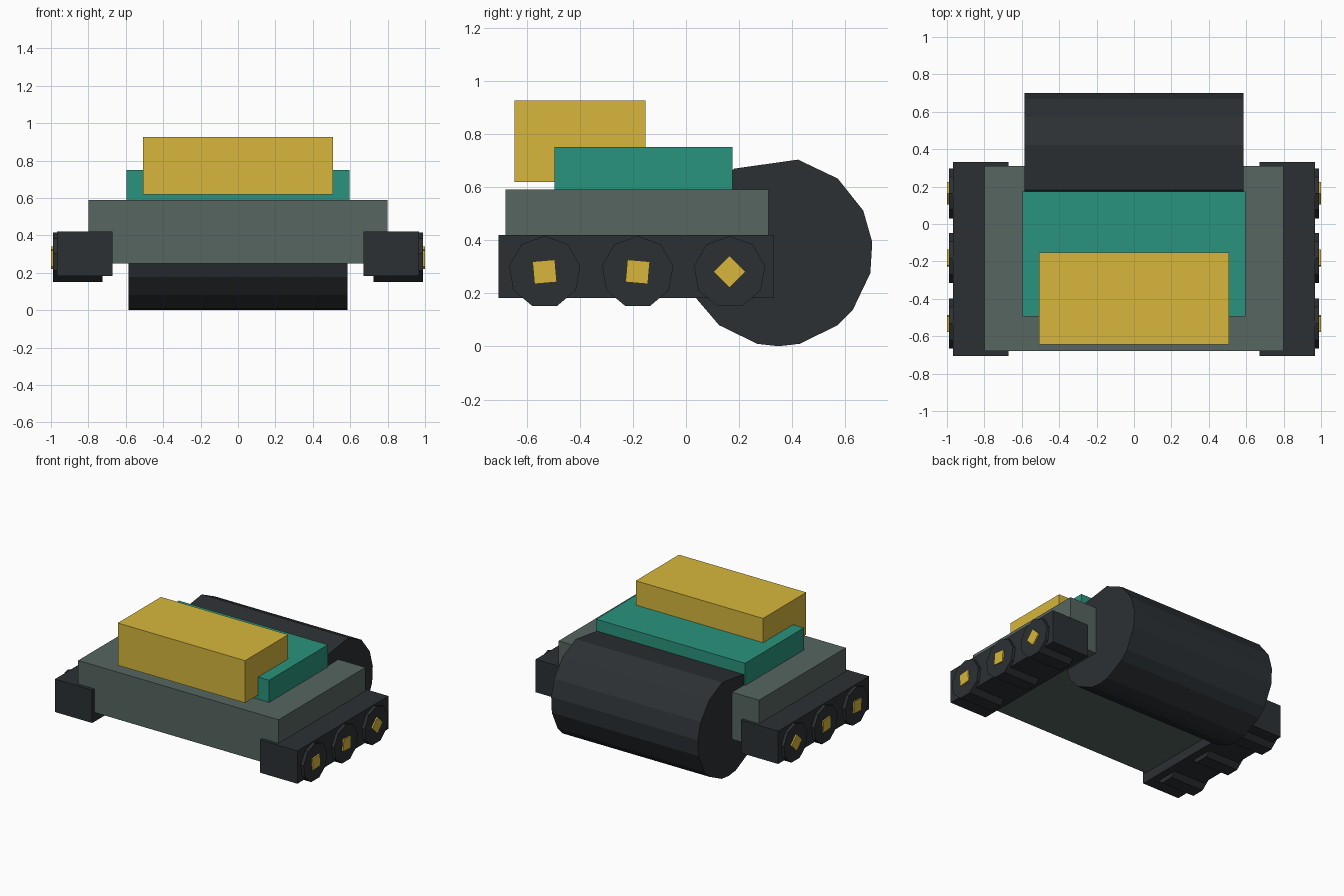
import bpy
import bmesh
from math import cos, sin, radians

if "Cube" in bpy.data.objects:
    bpy.data.objects.remove(bpy.data.objects["Cube"])


def material(name, color):
    m = bpy.data.materials.new(name)
    m.diffuse_color = (*color, 1)
    m.use_nodes = True
    m.node_tree.nodes["Principled BSDF"].inputs["Base Color"].default_value = m.diffuse_color
    return m


DARK = material("dark_rubber", (0.025, 0.030, 0.034))
HULL = material("grey_green", (0.092, 0.133, 0.117))
TEAL = material("teal", (0.023, 0.296, 0.205))
YELLOW = material("yellow", (0.68, 0.47, 0.045))


def finish(name, bm, mat):
    bmesh.ops.recalc_face_normals(bm, faces=bm.faces)
    mesh = bpy.data.meshes.new(name)
    bm.to_mesh(mesh)
    bm.free()
    mesh.materials.append(mat)
    obj = bpy.data.objects.new(name, mesh)
    bpy.context.collection.objects.link(obj)
    return obj


def box(name, lo, hi, mat):
    bm = bmesh.new()
    bmesh.ops.create_cube(bm, size=1)
    for v in bm.verts:
        v.co = [(a + b) / 2 + c * (b - a) for a, b, c in zip(lo, hi, v.co)]
    return finish(name, bm, mat)


def prism(name, x0, x1, y, z, radius, angles, mat):
    """Polygon in the YZ plane, extruded along X."""
    bm = bmesh.new()
    ring = [bm.verts.new((x0, y + radius * cos(radians(a)), z + radius * sin(radians(a))))
            for a in angles]
    face = bm.faces.new(ring)
    ext = bmesh.ops.extrude_face_region(bm, geom=[face], use_keep_orig=True)
    for v in ext["geom"]:
        if isinstance(v, bmesh.types.BMVert):
            v.co.x = x1
    return finish(name, bm, mat)


# Body, stacked upper deck and front block
box("hull", (-0.80, -0.68, 0.25), (0.80, 0.31, 0.59), HULL)
box("upper_deck", (-0.595, -0.495, 0.58), (0.595, 0.175, 0.75), TEAL)
box("front_block", (-0.508, -0.645, 0.62), (0.508, -0.153, 0.925), YELLOW)

# Big rear roller with uneven facets
prism("rear_roller", -0.585, 0.585, 0.348, 0.356, 0.355,
      (118, 78, 51, 26, 6, -13, -38, -51, -77, -90, -103, -129, -150, 180, 150), DARK)

# Side skirts, wheels and hubs
for side, s in (("left", -1), ("right", 1)):
    x = sorted((s * 0.67, s * 0.968))
    box(f"{side}_track", (x[0], -0.705, 0.183), (x[1], 0.332, 0.42), DARK)
    for i, (y, turn) in enumerate(((-0.532, 50), (-0.182, 40), (0.164, 0)), 1):
        prism(f"{side}_wheel_{i}", s * 0.725, s * 0.99, y, 0.28, 0.136,
              [90 + k * 40 for k in range(9)], DARK)
        prism(f"{side}_hub_{i}", s * 0.90, s * 1.0, y, 0.281, 0.06,
              [turn + k * 90 for k in range(4)], YELLOW)
